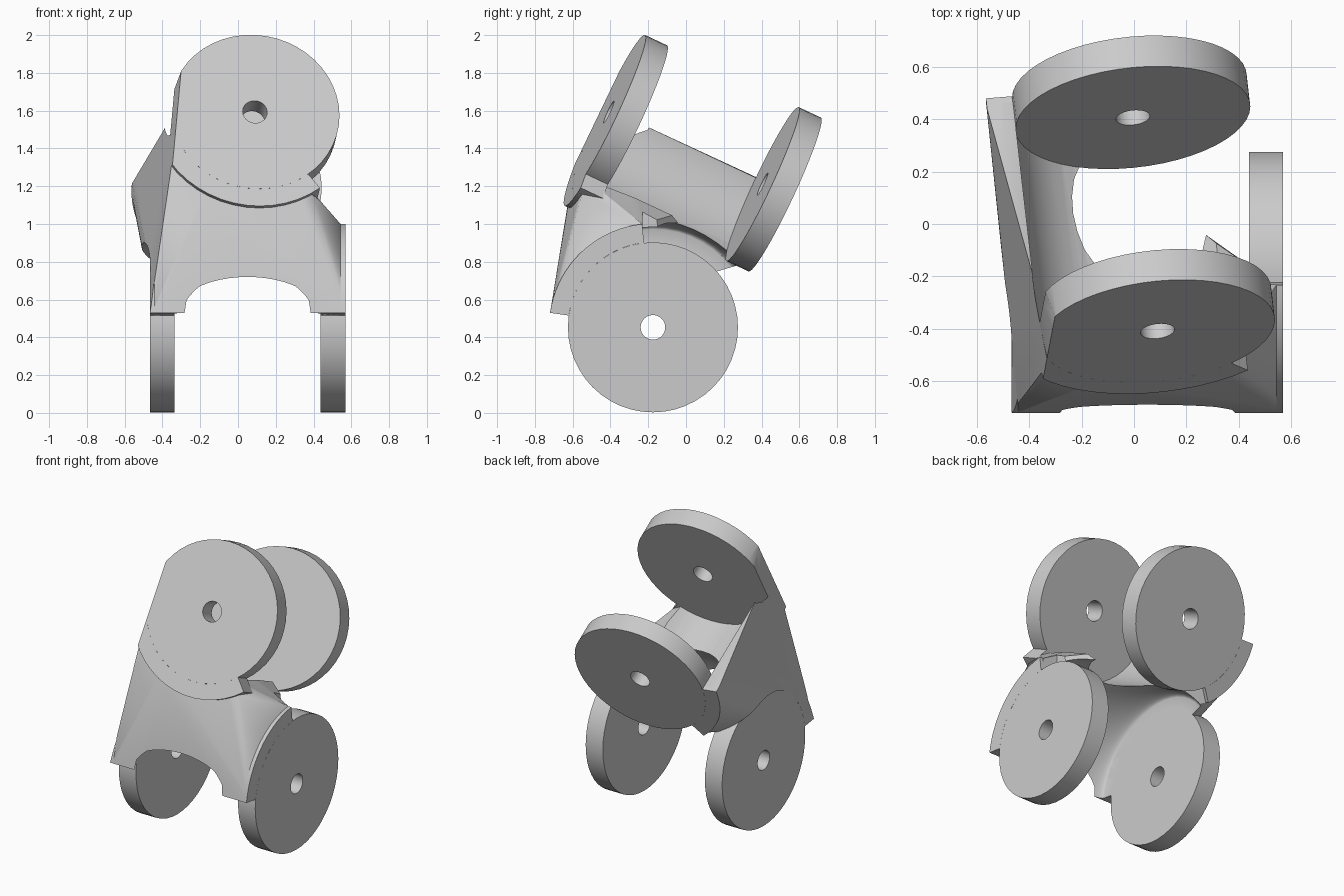
import bpy, bmesh, math
from mathutils import Matrix, Vector

old = bpy.data.objects.get("Cube")
if old:
    bpy.data.objects.remove(old, do_unlink=True)

HALF, THICK = 0.517, 0.13          # half width of each fork, ear thickness
GAP = HALF - THICK
INSET = 0.025                      # body skin sits behind the outer ear faces
R_EAR, R_RIM, R_HOLE = 0.45, 0.55, 0.065
SEG = 48


def frame(origin, e1, e2):
    """Matrix whose local z is the pivot axis of a fork."""
    e1, e2 = Vector(e1).normalized(), Vector(e2).normalized()
    m = Matrix((e1, e2, e1.cross(e2))).transposed().to_4x4()
    m.translation = origin
    return m


lower = frame((0.051, -0.175, 0.453), (0, 1, 0), (0, 0, 1))
upper = frame((0.036, 0.057, 1.375), (0.994, 0.094, -0.044), (0, 0.425, 0.905))


def to_object(bm, name, matrix=Matrix()):
    bmesh.ops.transform(bm, matrix=matrix, verts=bm.verts[:])
    bmesh.ops.recalc_face_normals(bm, faces=bm.faces[:])
    mesh = bpy.data.meshes.new(name)
    bm.to_mesh(mesh)
    bm.free()
    obj = bpy.data.objects.new(name, mesh)
    bpy.context.scene.collection.objects.link(obj)
    return obj


def lathe(name, profile, matrix, hollow=False):
    """Solid turned around local z from (z, radius) pairs; hollow closes the loop."""
    bm = bmesh.new()
    rings = []
    for z, r in profile:
        rings.append([bm.verts.new((r * math.cos(math.tau * i / SEG),
                                    r * math.sin(math.tau * i / SEG), z))
                      for i in range(SEG)])
    if not hollow:
        bm.faces.new(rings[0])
        bm.faces.new(rings[-1])
    for a, b in zip(rings, rings[1:] + (rings[:1] if hollow else [])):
        for i in range(SEG):
            j = (i + 1) % SEG
            bm.faces.new((a[i], a[j], b[j], b[i]))
    return to_object(bm, name, matrix)


def rim_sections(matrix, side, start, end, outer, steps=18):
    """Four-cornered cross-sections along a curved rim block on one ear."""
    corners = ((R_EAR, GAP), (R_RIM, GAP), (R_RIM, outer), (R_EAR, outer))
    angles = [math.radians(start + (end - start) * i / steps) for i in range(steps + 1)]
    return [[matrix @ Vector((r * math.cos(a), r * math.sin(a), side * z))
             for r, z in corners] for a in angles]


def rim_block(name, *args):
    bm = bmesh.new()
    rows = [[bm.verts.new(p) for p in row] for row in rim_sections(*args)]
    bm.faces.new(rows[0])
    bm.faces.new(rows[-1])
    for a, b in zip(rows, rows[1:]):
        for i in range(4):
            j = (i + 1) % 4
            bm.faces.new((a[i], a[j], b[j], b[i]))
    return to_object(bm, name)


def box(name, size, matrix):
    bm = bmesh.new()
    bmesh.ops.create_cube(bm, size=1)
    bmesh.ops.scale(bm, vec=size, verts=bm.verts[:])
    return to_object(bm, name, matrix)


def cut(obj, tool):
    """Subtract the tool, taking the first solver that leaves a solid."""
    tool.hide_render = True
    for solver in ('MANIFOLD', 'EXACT', 'FLOAT'):
        mod = obj.modifiers.new("cut", 'BOOLEAN')
        mod.operation, mod.solver, mod.object = 'DIFFERENCE', solver, tool
        depsgraph = bpy.context.evaluated_depsgraph_get()
        depsgraph.update()
        result = bpy.data.meshes.new_from_object(obj.evaluated_get(depsgraph))
        obj.modifiers.remove(mod)
        if len(result.polygons):
            obj.data = result
            break
    bpy.data.objects.remove(tool, do_unlink=True)


def trim_flank(obj):
    """Flat slanted trim on the right flank."""
    normal = Vector((-1, -0.19, 0.183)).normalized()
    matrix = normal.to_track_quat('Z', 'Y').to_matrix().to_4x4()
    matrix.translation = Vector((-0.355, -0.55, 1.31)) + normal
    cut(obj, box("flank_trim", (5, 5, 2), matrix))


# Rim blocks: fork, side, start angle, end angle
rims = {"lower_left": (lower, 1, 96, 172), "lower_right": (lower, -1, 96, 172),
        "upper_front": (upper, 1, 178, 309), "upper_back": (upper, -1, 178, 233)}

# Body: skin stretched over the four rim blocks
bm = bmesh.new()
for matrix, side, start, end in rims.values():
    for row in rim_sections(matrix, side, start, min(end, 304), HALF - INSET):
        for p in row:
            bm.verts.new(p)
bmesh.ops.convex_hull(bm, input=bm.verts[:])
loose = [v for v in bm.verts if not v.link_faces]
bmesh.ops.delete(bm, geom=loose, context='VERTS')
body = to_object(bm, "bracket_body")

# Clearances: arched saddle below, plain round one above
arch = [(GAP * math.sin(t), 0.52 + 0.06 * math.cos(t))
        for t in (math.pi * (i / 24 - 0.5) for i in range(25))]
saddle = [(-0.7, R_EAR), (-GAP, R_EAR)] + arch + [(GAP, R_EAR), (0.7, R_EAR)]
cut(body, lathe("lower_clearance", saddle, lower))
cut(body, lathe("upper_clearance", [(-0.7, R_EAR), (0.7, R_EAR)], upper))
cut(body, box("ear_relief", (1, 2, 3), Matrix.Translation((0.93, 0.77, 1))))
trim_flank(body)
parts = [body]

# Round ears with pivot holes, each with its raised rim
for name, (matrix, side, start, end) in rims.items():
    a, b = side * GAP, side * HALF
    section = [(a, R_EAR), (b, R_EAR), (b, R_HOLE), (a, R_HOLE)]
    ear = lathe(name + "_ear", section, matrix, hollow=True)
    rim = rim_block(name + "_rim", matrix, side, start, end, HALF)
    if name != "lower_left":
        trim_flank(rim)
    if name == "upper_front":
        trim_flank(ear)
    parts += [ear, rim]

# Single grey finish
grey = bpy.data.materials.new("plain_grey")
grey.use_nodes = True
colour = (0.6, 0.6, 0.6, 1)
grey.diffuse_color = colour
grey.node_tree.nodes["Principled BSDF"].inputs["Base Color"].default_value = colour

bpy.ops.object.select_all(action='DESELECT')
for part in parts:
    part.data.materials.clear()
    part.data.materials.append(grey)
    part.select_set(True)
bpy.context.view_layer.objects.active = body
bpy.ops.object.shade_smooth_by_angle(angle=math.radians(30))
